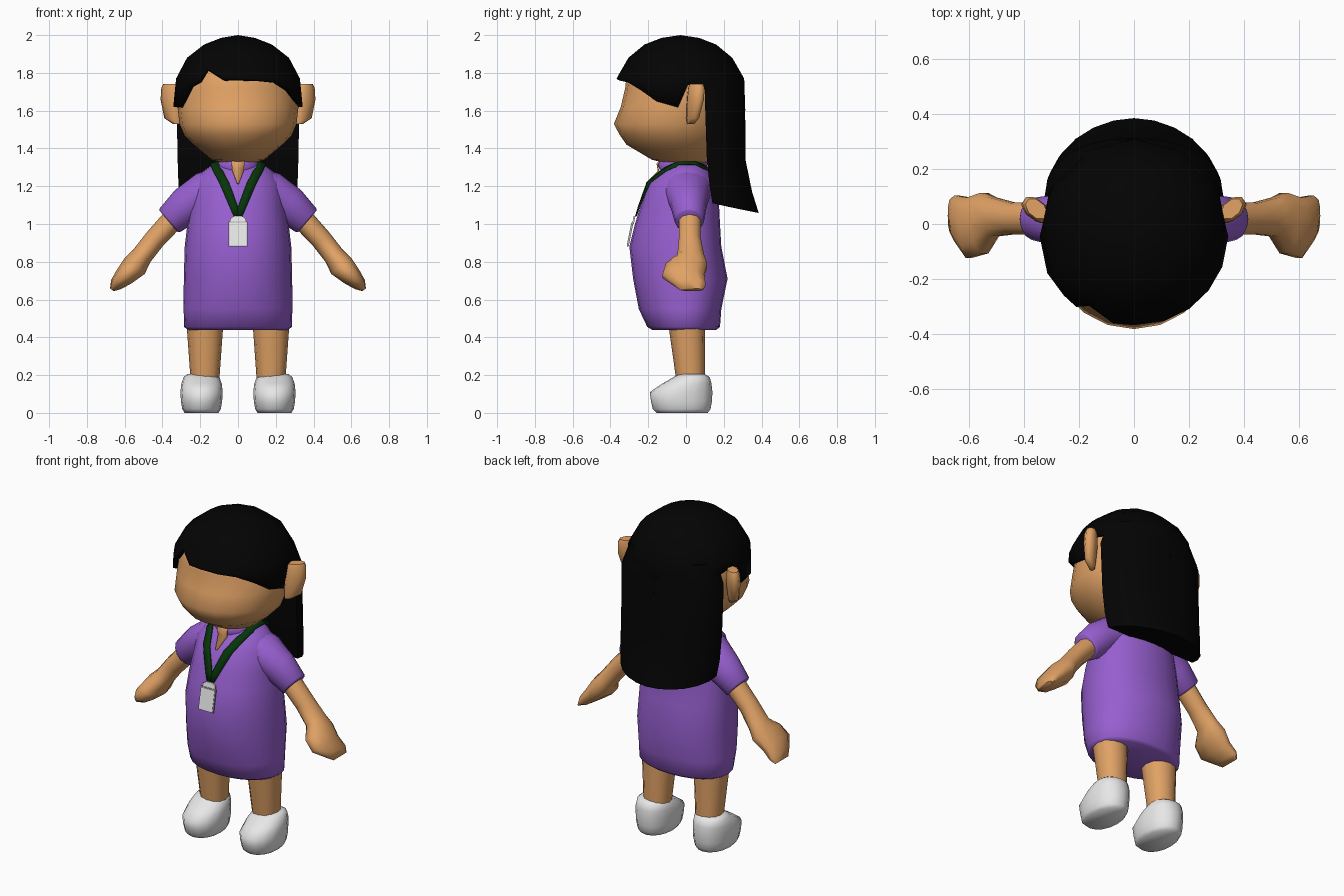
import bpy, bmesh, math
from mathutils import Vector

if "Cube" in bpy.data.objects:
    bpy.data.objects.remove(bpy.data.objects["Cube"])


def material(name, rgb):
    m = bpy.data.materials.new(name)
    m.diffuse_color = (*rgb, 1)
    m.use_nodes = True
    m.node_tree.nodes["Principled BSDF"].inputs["Base Color"].default_value = m.diffuse_color
    return m


SKIN = material("skin", (0.75, 0.36, 0.13))
PURPLE = material("purple_cloth", (0.31, 0.115, 0.63))
BLACK = material("black_hair", (0.001, 0.001, 0.001))
GREEN = material("green_strap", (0.002, 0.036, 0.003))
WHITE = material("white", (0.80, 0.80, 0.80))
GREY = material("grey", (0.45, 0.45, 0.45))


def build(name, verts, faces, mat, angle=60):
    bm = bmesh.new()
    vs = [bm.verts.new(v) for v in verts]
    for f in faces:
        bm.faces.new([vs[i] for i in f])
    bmesh.ops.recalc_face_normals(bm, faces=bm.faces)
    mesh = bpy.data.meshes.new(name)
    bm.to_mesh(mesh)
    bm.free()
    mesh.materials.append(mat)
    ob = bpy.data.objects.new(name, mesh)
    bpy.context.collection.objects.link(ob)
    bpy.ops.object.select_all(action='DESELECT')
    ob.select_set(True)
    bpy.context.view_layer.objects.active = ob
    bpy.ops.object.shade_smooth_by_angle(angle=math.radians(angle))
    return ob


def power(v, p):
    return math.copysign(abs(v) ** (2 / p), v)


def skin_rings(name, rings, mat, angle=60):
    """Join equal-length point rings and cap both ends."""
    n = len(rings[0])
    faces = [(r * n + i, r * n + (i + 1) % n, (r + 1) * n + (i + 1) % n, (r + 1) * n + i)
             for r in range(len(rings) - 1) for i in range(n)]
    last = (len(rings) - 1) * n
    faces += [tuple(range(n)), tuple(range(last, last + n))]
    return build(name, [p for r in rings for p in r], faces, mat, angle)


def stack(name, levels, mat, n=16, p=2, cx=0, angle=60, mid=None):
    """Loft upward; each level is z, front y, back y, half width; widest at y = mid."""
    rings = []
    for z, f, b, w in levels:
        m = (f + b) / 2 if mid is None else mid
        ring = []
        for i in range(n):
            a = 2 * math.pi * i / n
            c = power(math.cos(a), p)
            ring.append((cx + w * power(math.sin(a), p), m - c * (m - f if c > 0 else b - m), z))
        rings.append(ring)
    return skin_rings(name, rings, mat, angle)


def limb(name, path, mat, s, n=10):
    """Loft along a path in the xz plane; each point is x, z, y, thickness radius, y radius."""
    rings = []
    for i, (x, z, y, rn, ry) in enumerate(path):
        a, b = path[max(i - 1, 0)], path[min(i + 1, len(path) - 1)]
        d = Vector((b[0] - a[0], 0, b[1] - a[1])).normalized()
        ring = []
        for k in range(n):
            t = 2 * math.pi * k / n
            c = rn * math.cos(t)
            ring.append((s * (x - d.z * c), y + ry * math.sin(t), z + d.x * c))
        rings.append(ring)
    return skin_rings(name, rings, mat)


def ribbon(name, pairs, mat, thick=0.008):
    """Thin strip between pairs of edge points."""
    faces = [(2 * i, 2 * i + 1, 2 * i + 3, 2 * i + 2) for i in range(len(pairs) - 1)]
    ob = build(name, [p for pair in pairs for p in pair], faces, mat)
    mod = ob.modifiers.new("thickness", 'SOLIDIFY')
    mod.thickness, mod.offset = thick, 0
    return ob


def plate(name, outline, y, thick, z_top, mat, tilt=0.2):
    """Flat plate from an xz outline, leaning forward toward its lower edge."""
    n = len(outline)
    v = [(x, y + d + tilt * (z - z_top), z) for d in (0, thick) for x, z in outline]
    f = [tuple(range(n)), tuple(range(n, 2 * n))]
    f += [(i, (i + 1) % n, n + (i + 1) % n, n + i) for i in range(n)]
    return build(name, v, f, mat, 20)


# Dress body, widest at y = 0
DRESS = [(0.44, -0.18, 0.16, 0.265), (0.455, -0.205, 0.18, 0.285), (0.55, -0.25, 0.187, 0.288),
         (0.71, -0.28, 0.22, 0.287), (0.88, -0.30, 0.187, 0.282), (1.0, -0.27, 0.18, 0.268),
         (1.1, -0.24, 0.175, 0.25), (1.22, -0.20, 0.16, 0.23), (1.28, -0.14, 0.13, 0.185),
         (1.32, -0.10, 0.10, 0.13)]
stack("dress", DRESS, PURPLE, 24, 2.1, mid=0)


def front_y(x, z):
    """Front surface of the dress."""
    for a, b in zip(DRESS, DRESS[1:]):
        if a[0] <= z <= b[0]:
            t = (z - a[0]) / (b[0] - a[0])
            f, w = [a[i] + t * (b[i] - a[i]) for i in (1, 3)]
            return f * (1 - min(abs(x) / w, 1) ** 2.1) ** (1 / 2.1)


# Collar, neck and open neckline
stack("collar", [(1.285, -0.138, 0.10, 0.11), (1.318, -0.15, 0.115, 0.115),
                 (1.335, -0.135, 0.11, 0.10)], PURPLE, 16)
stack("neck", [(1.25, -0.08, 0.08, 0.08), (1.42, -0.08, 0.08, 0.08)], SKIN, 12)
ribbon("neckline", [((-w, y, z), (w, y, z)) for w, y, z in
                    [(0.034, -0.138, 1.335), (0.034, -0.152, 1.318), (0.03, -0.146, 1.28),
                     (0.004, -0.21, 1.215)]], SKIN)

# Head
stack("head", [(1.32, -0.10, 0.10, 0.08), (1.34, -0.18, 0.14, 0.14), (1.42, -0.315, 0.2, 0.235),
               (1.47, -0.35, 0.22, 0.285), (1.53, -0.382, 0.24, 0.31), (1.62, -0.345, 0.25, 0.32),
               (1.72, -0.322, 0.26, 0.315), (1.78, -0.315, 0.24, 0.29), (1.85, -0.26, 0.2, 0.24),
               (1.93, -0.14, 0.08, 0.11)], SKIN, 20)

# Hair cap: columns of angle from the front and hairline height
HAIRLINE = [(-150, 1.6), (-120, 1.6), (-112, 1.72), (-96, 1.74), (-88, 1.62), (-66, 1.62),
            (-49, 1.73), (-38, 1.75), (-31, 1.82), (-12, 1.77), (0, 1.768), (18, 1.76),
            (36, 1.75), (53, 1.71), (70, 1.65), (88, 1.62), (96, 1.74), (112, 1.72),
            (120, 1.6), (150, 1.6), (180, 1.6)]
CAP = [(2.0, 0.0, 0.0), (1.985, 0.10, 0.09), (1.95, 0.19, 0.18), (1.88, 0.275, 0.27),
       (1.77, 0.338, 0.328), (1.6, 0.344, 0.345)]


def cap_size(z):
    for a, b in zip(CAP, CAP[1:]):
        if b[0] <= z <= a[0]:
            t = (a[0] - z) / (a[0] - b[0])
            return a[1] + t * (b[1] - a[1]), a[2] + t * (b[2] - a[2])


verts, faces, rows, n = [(0, -0.03, 2.0)], [], 5, len(HAIRLINE)
for k in range(1, rows + 1):
    for deg, edge in HAIRLINE:
        z = max(CAP[k][0], edge) if k < rows else edge
        if k == rows - 1:
            z = max(1.77, edge + 0.01)
        ry, rx = cap_size(z)
        a = math.radians(deg)
        verts.append((rx * power(math.sin(a), 2.15), -0.03 - ry * power(math.cos(a), 2.15), z))
for i in range(n):
    j = (i + 1) % n
    faces.append((0, 1 + i, 1 + j))
    for k in range(rows - 1):
        faces.append((1 + k * n + i, 1 + k * n + j, 1 + (k + 1) * n + j, 1 + (k + 1) * n + i))
cap = build("hair_cap", verts, faces, BLACK)
mod = cap.modifiers.new("thickness", 'SOLIDIFY')
mod.thickness, mod.offset = 0.025, -1

# Long hair down the back: flat front, rounded back, tilted lower edge
rings = []
for z, f, b, w, tilt, p in [(1.79, 0.10, 0.285, 0.28, 0, 2), (1.66, 0.10, 0.313, 0.325, 0, 2.2),
                            (1.35, 0.11, 0.315, 0.32, 0.01, 2.3), (1.2, 0.125, 0.35, 0.315, 0.03, 2.1),
                            (1.11, 0.14, 0.385, 0.305, 0.052, 1.9)]:
    rings.append([(w * power(math.cos(math.pi * i / 12), p),
                   f + (b - f) * power(math.sin(math.pi * i / 12), p),
                   z - tilt * math.sin(math.pi * i / 12)) for i in range(13)])
skin_rings("long_hair", rings, BLACK, 40)

for s, side in ((1, "right"), (-1, "left")):
    # Ear, swept back toward its outer edge
    rings = []
    for z, x, y, rx, ry in [(1.53, 0.325, 0.025, 0.02, 0.02), (1.56, 0.345, 0.035, 0.045, 0.03),
                            (1.66, 0.355, 0.05, 0.055, 0.042), (1.72, 0.358, 0.055, 0.048, 0.042),
                            (1.742, 0.355, 0.055, 0.04, 0.035)]:
        rings.append([(s * (x + rx * math.cos(t * math.pi / 4)),
                       y + ry * math.sin(t * math.pi / 4) + 0.4 * rx * math.cos(t * math.pi / 4), z)
                      for t in range(8)])
    skin_rings(side + "_ear", rings, SKIN)
    # Sleeve and arm with mitten hand
    limb(side + "_sleeve", [(0.08, 1.20, 0.0, 0.10, 0.14), (0.17, 1.172, 0.005, 0.107, 0.125),
                            (0.27, 1.10, 0.014, 0.102, 0.096), (0.36, 1.02, 0.018, 0.083, 0.078),
                            (0.367, 1.014, 0.018, 0.075, 0.07)], PURPLE, s, 14)
    limb(side + "_arm", [(0.32, 1.05, 0.02, 0.06, 0.062), (0.44, 0.92, 0.02, 0.056, 0.06),
                         (0.51, 0.83, 0.025, 0.056, 0.074), (0.545, 0.78, 0.003, 0.068, 0.115),
                         (0.60, 0.725, -0.014, 0.054, 0.115), (0.645, 0.68, 0.02, 0.036, 0.088),
                         (0.668, 0.652, 0.03, 0.012, 0.062)], SKIN, s)
    # Leg and shoe
    stack(side + "_leg", [(0.16, -0.05, 0.10, 0.075), (0.48, -0.095, 0.10, 0.098)], SKIN, 12, 2.2,
          s * 0.175)
    stack(side + "_shoe", [(0.0, -0.155, 0.115, 0.09), (0.02, -0.176, 0.13, 0.102),
                           (0.06, -0.185, 0.137, 0.109), (0.11, -0.192, 0.14, 0.112),
                           (0.155, -0.125, 0.135, 0.107), (0.19, -0.065, 0.125, 0.094),
                           (0.205, -0.035, 0.10, 0.075)],
          WHITE, 16, 2.15, s * 0.193, 75)
    # Lanyard strap over the shoulder
    pairs = []
    for a, b, z in [(0.0, 0.022, 1.04), (0.0, 0.044, 1.09), (0.025, 0.074, 1.16),
                    (0.048, 0.10, 1.22), (0.08, 0.132, 1.28), (0.098, 0.142, 1.302)]:
        pairs.append(((s * a, front_y(a, z) - 0.008, z), (s * b, front_y(b, z) - 0.008, z)))
    pairs += [((s * 0.10, y, 1.33), (s * 0.145, y, 1.317)) for y in (-0.04, 0.05)]
    pairs.append(((s * 0.09, 0.10, 1.31), (s * 0.12, 0.115, 1.285)))
    ribbon(side + "_strap", pairs, GREEN)


def card(w, lo, hi):
    return [(-w, lo), (w, lo), (w, hi), (-w, hi)]


# Badge hanging on the straps
plate("badge_clip", [(-0.045, 1.0), (0.045, 1.0), (0.04, 1.03), (0.02, 1.042), (-0.02, 1.042),
                     (-0.04, 1.03)], -0.283, 0.009, 1.01, WHITE)
plate("badge_frame", card(0.05, 0.88, 1.012), -0.286, 0.008, 1.01, GREY)
plate("badge_card", card(0.045, 0.885, 1.007), -0.289, 0.006, 1.01, WHITE)
